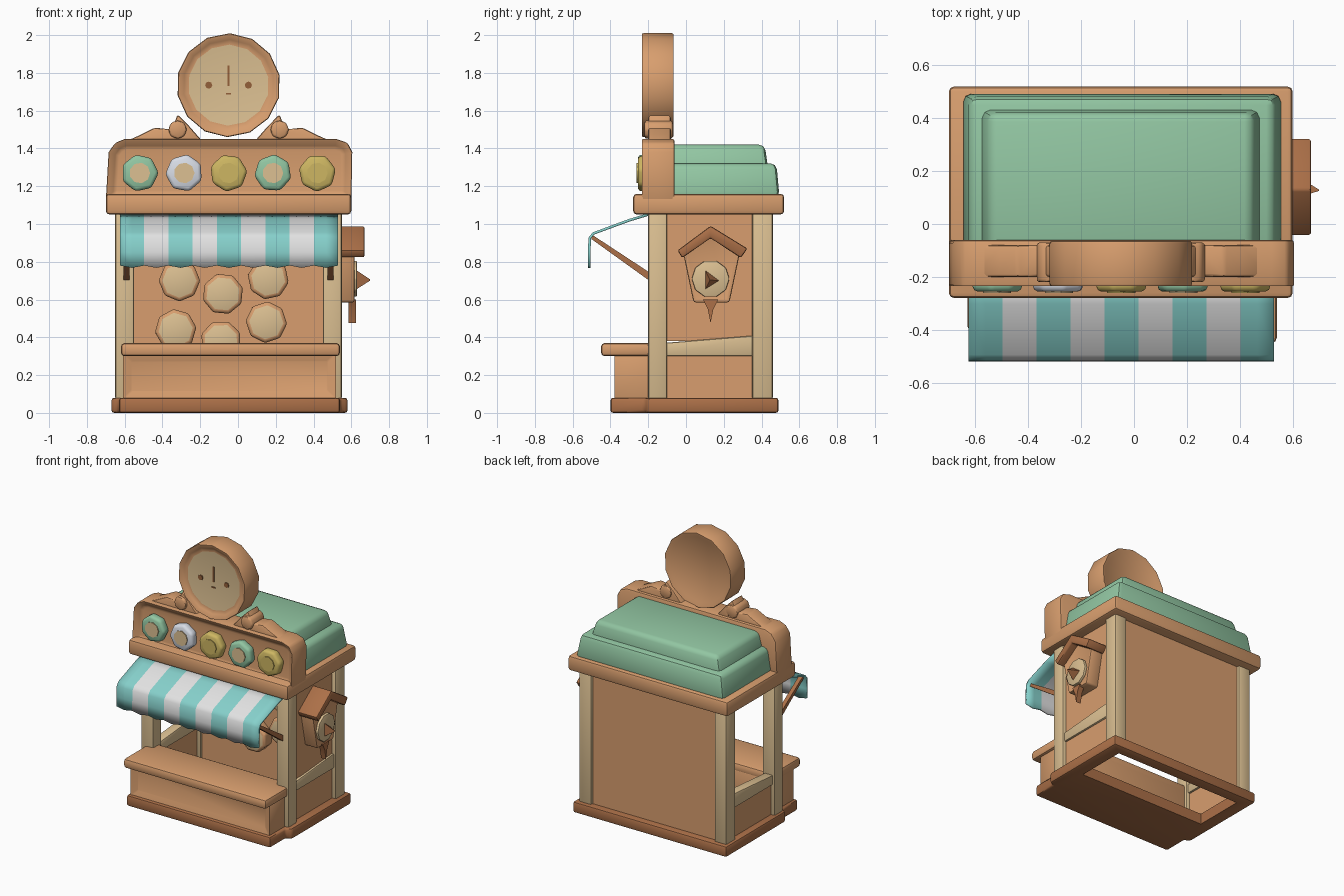
import bpy, bmesh, math
from mathutils import Vector

if "Cube" in bpy.data.objects:
    bpy.data.objects.remove(bpy.data.objects["Cube"])


def material(name, hexcode):
    srgb = [int(hexcode[i:i + 2], 16) / 255 for i in (0, 2, 4)]
    rgba = [((c + 0.055) / 1.055) ** 2.4 for c in srgb] + [1]
    m = bpy.data.materials.new(name)
    m.use_nodes = True
    m.diffuse_color = rgba
    m.node_tree.nodes["Principled BSDF"].inputs["Base Color"].default_value = rgba
    return m


WOOD = material("warm wood", "D89E6E")
CREAM = material("cream wood", "DCC092")
DARK = material("dark wood", "AC7048")
GREEN = material("mint green", "92C6A2")
TEAL = material("awning teal", "86D0CB")
WHITE = material("awning white", "E2E2E2")
YELLOW = material("candy yellow", "CDB662")
PALE = material("candy pale blue", "DBE0EA")
BROWN = material("face brown", "94603A")
parts = []


def finish(name, bm, mats):
    mesh = bpy.data.meshes.new(name)
    bm.to_mesh(mesh)
    bm.free()
    obj = bpy.data.objects.new(name, mesh)
    bpy.context.collection.objects.link(obj)
    for m in mats:
        mesh.materials.append(m)
    parts.append(obj)
    return obj


def prism(name, axis, pts, lo, hi, mats, bevel=0.0, taper=1.0, insets=()):
    """Extrude a 2D outline along an axis; insets = (cap, width, depth, material)."""
    place = {"x": lambda p, d: (d, p[0], p[1]),
             "y": lambda p, d: (p[0], d, p[1]),
             "z": lambda p, d: (p[0], p[1], d)}[axis]
    centre = sum((Vector(p) for p in pts), Vector((0, 0))) / len(pts)
    bm = bmesh.new()
    low = [bm.verts.new(place(p, lo)) for p in pts]
    high = [bm.verts.new(place(centre + (Vector(p) - centre) * taper, hi)) for p in pts]
    caps = [bm.faces.new(low), bm.faces.new(high)]
    for i in range(len(pts)):
        j = (i + 1) % len(pts)
        bm.faces.new((low[i], low[j], high[j], high[i]))
    bmesh.ops.recalc_face_normals(bm, faces=bm.faces[:])
    for cap, width, depth, slot in insets:
        bmesh.ops.inset_individual(bm, faces=[caps[cap]], thickness=width,
                                   depth=depth, use_even_offset=True)
        caps[cap].material_index = slot
    if bevel:
        bm.normal_update()
        edges = [e for e in bm.edges if e.calc_face_angle(0) > math.radians(32)]
        bmesh.ops.bevel(bm, geom=edges, offset=bevel, segments=2, profile=0.5,
                        affect="EDGES", clamp_overlap=True)
    return finish(name, bm, mats)


def rect(a0, a1, b0, b1):
    return [(a0, b0), (a1, b0), (a1, b1), (a0, b1)]


def box(name, x0, x1, y0, y1, z0, z1, mat, bevel=0.012, taper=1.0):
    return prism(name, "z", rect(x0, x1, y0, y1), z0, z1, [mat], bevel, taper)


def ngon(cx, cy, r, n, turn=0.0):
    return [(cx + r * math.cos(turn + math.tau * i / n),
             cy + r * math.sin(turn + math.tau * i / n)) for i in range(n)]


MID = -0.05  # centre line of the stall


def both(x):
    """The same offset on the left and right of the stall."""
    return (("right", MID - x), ("left", MID + x))


# Base plate with an open floor
base = prism("base", "z", [(-.67, .49), (-.67, -.2), (-.63, -.22), (-.63, -.4), (.54, -.4),
                           (.54, -.22), (.58, -.2), (.58, .49)], 0, .08, [DARK], .015)
cutter = box("floor_cutter", -.57, .48, .03, .41, -.1, .2, DARK, 0)
parts.remove(cutter)
cutter.hide_render = cutter.hide_viewport = True
hole = base.modifiers.new("floor_opening", "BOOLEAN")
hole.operation, hole.object = "DIFFERENCE", cutter

# Posts, rails and walls
for side, x in both(.55):
    box("front_post_" + side, x - .05, x + .05, -.2, -.1, .07, 1.07, CREAM)
    box("back_post_" + side, x - .05, x + .05, .35, .46, .07, 1.07, CREAM)
    prism("side_rail_" + side, "x", [(-.12, .3), (.37, .3), (.37, .41), (-.12, .37)],
          x - .035, x + .035, [CREAM], .01)
    box("lower_side_wall_" + side, x - .02, x + .02, -.12, .37, .07, .32, WOOD, 0)
box("upper_side_wall_left", .48, .52, -.12, .37, .38, 1.07, WOOD, 0)
box("back_wall", -.57, .47, .37, .44, .07, 1.07, WOOD, 0)

# Counter
prism("counter_front", "y", rect(-.61, .52, .07, .32), -.38, -.12, [WOOD], .006,
      insets=[(0, .045, -.025, 0)])
box("counter_top", -.62, .54, -.45, -.12, .3, .37, WOOD, .02)

# Biscuits on the back wall
for i, (x, z) in enumerate([(-.31, .7), (-.08, .63), (.16, .71),
                            (-.33, .44), (-.09, .38), (.15, .48)]):
    prism(f"biscuit_{i + 1}", "y", ngon(x, z, .11, 8, .3 * i), .3, .38, [WOOD, CREAM],
          .01, insets=[(0, .018, .008, 1)])

# Cornice and stepped roof
box("cornice", -.7, .6, -.28, .52, 1.05, 1.16, WOOD, .02)
box("roof_lower", -.65, .56, -.15, .495, 1.14, 1.32, GREEN, .03, .95)
box("roof_upper", -.59, .49, -.15, .44, 1.26, 1.42, GREEN, .03, .92)

# Sign board with a recessed front
prism("sign_board", "y", [(-.7, 1.12), (.6, 1.12), (.605, 1.38), (.58, 1.43), (.52, 1.45),
                          (-.6, 1.45), (-.65, 1.43), (-.685, 1.38)],
      -.24, -.06, [WOOD], .012, insets=[(0, .045, -.04, 0)])

# Row of sweets
for i, mat in enumerate([GREEN, PALE, YELLOW, GREEN, YELLOW]):
    x = MID + .235 * (i - 2)
    prism(f"sweet_{i + 1}", "y", ngon(x, 1.27, .1, 7, .5 * i), -.255, -.19, [mat], .018)
    prism(f"sweet_centre_{i + 1}", "y", ngon(x, 1.27, .055, 9), -.261, -.253,
          [YELLOW if mat is YELLOW else CREAM])

# Round medallion with a small face
prism("medallion", "y", ngon(MID, 1.735, .275, 14, .2), -.24, -.06, [WOOD, CREAM], .014,
      insets=[(0, .045, -.03, 1), (1, .035, -.02, 0)])
for side, x in both(.105):
    prism("eye_" + side, "y", ngon(x, 1.735, .019, 8), -.217, -.209, [BROWN])
for name, w, z0, z1 in (("nose", .006, 1.73, 1.84), ("mouth", .014, 1.685, 1.693)):
    prism(name, "y", rect(MID - w, MID + w, z0, z1), -.217, -.209, [BROWN])

# Scroll supports beside the medallion
for side, s in (("right", -1), ("left", 1)):
    arm = [(.56, 1.43), (.46, 1.475), (.39, 1.51), (.3, 1.5), (.27, 1.58),
           (.21, 1.52), (.14, 1.44)]
    prism("scroll_arm_" + side, "y", [(MID + s * x, z) for x, z in arm],
          -.2, -.08, [WOOD], .012)
    prism("scroll_curl_" + side, "y", ngon(MID + s * .27, 1.5, .05, 8), -.22, -.07,
          [WOOD], .012)

# Striped awning: a swept sheet with one column per stripe
profile = [(-.2, 1.05), (-.3, 1.02), (-.49, .95), (-.51, .925), (-.512, .85), (-.512, .78)]
bm = bmesh.new()
cols = 9 * 2
grid = []
for c in range(cols + 1):
    x = -.625 + 1.155 * c / cols
    dip = .012 * (c % 2)
    grid.append([bm.verts.new((x, y, z - (dip if k == len(profile) - 1 else 0)))
                 for k, (y, z) in enumerate(profile)])
for c in range(cols):
    for k in range(len(profile) - 1):
        f = bm.faces.new((grid[c][k], grid[c][k + 1], grid[c + 1][k + 1], grid[c + 1][k]))
        f.material_index = (c // 2) % 2
awning = finish("awning", bm, [TEAL, WHITE])
solid = awning.modifiers.new("cloth_thickness", "SOLIDIFY")
solid.thickness, solid.offset = .014, 0

# Awning braces
for side, x in both(.54):
    prism("awning_brace_" + side, "x", [(-.5, .945), (-.5, .92), (-.18, .69), (-.18, .735)],
          x - .015, x + .015, [DARK])

# Hanging house-shaped clock on the left side
prism("clock_body", "x", [(.04, .585), (.23, .585), (.29, .87), (.13, .96), (-.02, .87)],
      .51, .62, [WOOD], .012, insets=[(1, .02, -.008, 0)])
prism("clock_roof", "x", [(-.045, .86), (-.02, .82), (.13, .925), (.29, .82), (.325, .87),
                          (.13, .99)], .51, .67, [DARK], .01)
prism("clock_dial", "x", ngon(.13, .71, .1, 10), .605, .63, [CREAM], .006)
prism("clock_beak", "x", [(.1, .65), (.1, .76), (.18, .7)], .62, .7, [DARK], 0, .05)
prism("clock_spike", "x", [(.09, .6), (.17, .6), (.145, .55), (.13, .475), (.115, .55)],
      .585, .625, [DARK])

# Soft shading with crisp corners
bpy.ops.object.select_all(action="DESELECT")
for obj in parts:
    obj.select_set(True)
bpy.context.view_layer.objects.active = base
bpy.ops.object.shade_smooth_by_angle(angle=math.radians(40))
